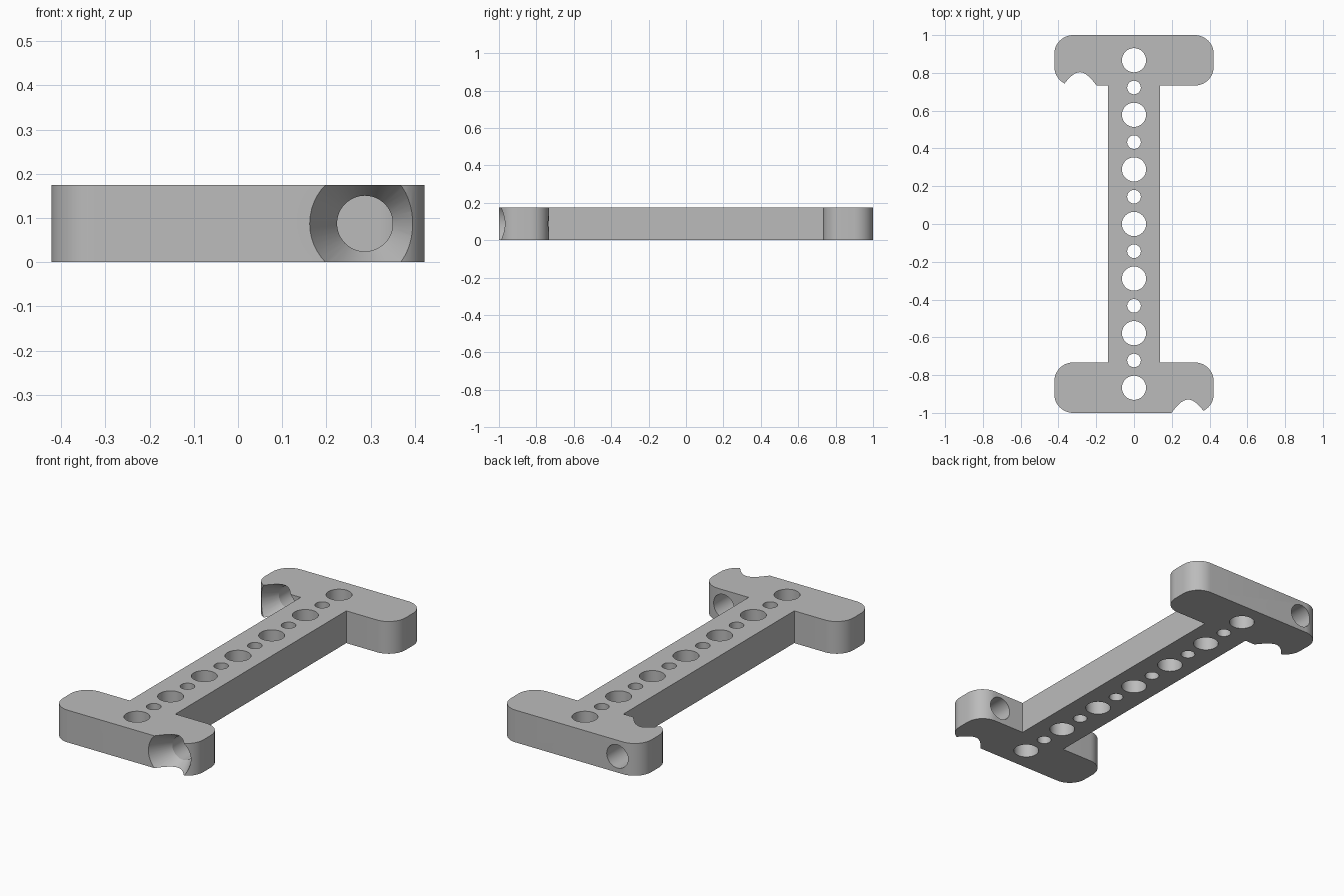
import bpy
import bmesh
from math import cos, sin, pi, radians
from mathutils import Matrix, Vector

if "Cube" in bpy.data.objects:
    bpy.data.objects.remove(bpy.data.objects["Cube"])

THICK = 0.175      # plate thickness
HALF_W = 0.422     # half width of the end bars
INNER_Y = 0.733    # inner face of the end bars
BEAM_W = 0.137     # half width of the beam
ROUND = 0.1        # corner radius of the end bars
PITCH = 0.1445     # hole spacing along the beam

grey = bpy.data.materials.new("plain grey")
grey.use_nodes = True
grey.diffuse_color = (0.5, 0.5, 0.5, 1)
grey.node_tree.nodes["Principled BSDF"].inputs["Base Color"].default_value = (0.5, 0.5, 0.5, 1)


def make_object(name, bm):
    bmesh.ops.recalc_face_normals(bm, faces=bm.faces)
    mesh = bpy.data.meshes.new(name)
    bm.to_mesh(mesh)
    bm.free()
    mesh.materials.append(grey)
    obj = bpy.data.objects.new(name, mesh)
    bpy.context.collection.objects.link(obj)
    return obj


def corner(cx, cy, start, steps=12):
    """Quarter-circle of outline points, counter-clockwise."""
    angles = [start + pi / 2 * i / steps for i in range(steps + 1)]
    return [(cx + ROUND * cos(a), cy + ROUND * sin(a)) for a in angles]


def lathe(bm, profile, matrix, sides=48):
    """Closed solid of revolution from (radius, height) rings."""
    rings = [[bm.verts.new(matrix @ Vector((r * cos(2 * pi * i / sides), r * sin(2 * pi * i / sides), h)))
              for i in range(sides)] for r, h in profile]
    for low, high in zip(rings, rings[1:]):
        for i in range(sides):
            j = (i + 1) % sides
            bm.faces.new((low[i], low[j], high[j], high[i]))
    bm.faces.new(rings[0][::-1])
    bm.faces.new(rings[-1])


# I-shaped plate: half outline, repeated with a half turn
cx = HALF_W - ROUND
half = [(BEAM_W, INNER_Y)]
half += corner(cx, INNER_Y + ROUND, -pi / 2)
half += corner(cx, 1 - ROUND, 0)
half += corner(-cx, 1 - ROUND, pi / 2)
half += corner(-cx, INNER_Y + ROUND, pi)
half += [(-BEAM_W, INNER_Y)]
outline = half + [(-x, -y) for x, y in half]
bm = bmesh.new()
base = bm.faces.new([bm.verts.new((x, y, 0)) for x, y in outline])
top = bmesh.ops.extrude_face_region(bm, geom=[base], use_keep_orig=True)
bmesh.ops.translate(bm, vec=(0, 0, THICK), verts=[v for v in top["geom"] if isinstance(v, bmesh.types.BMVert)])
plate = make_object("connector_plate", bm)

# Row of alternating large and small holes
bm = bmesh.new()
for i in range(-6, 7):
    r = 0.064 if i % 2 == 0 else 0.036
    lathe(bm, [(r, -0.05), (r, THICK + 0.05)], Matrix.Translation((0, i * PITCH, 0)))

# Countersunk screw holes through each end bar, both opening to the front
sink = [(0.1355, -0.02), (0.063, 0.117), (0.063, 0.32)]
to_back = Matrix.Rotation(-pi / 2, 4, "X")
for x, y in ((0.287, -1), (-0.287, INNER_Y)):
    lathe(bm, sink, Matrix.Translation((x, y, THICK / 2)) @ to_back)
cutter = make_object("hole_cutter", bm)
cutter.hide_render = True

# Cut the holes and drop the cutter
cut = plate.modifiers.new("holes", "BOOLEAN")
cut.operation = "DIFFERENCE"
cut.solver = "EXACT"
cut.object = cutter
bpy.ops.object.select_all(action="DESELECT")
plate.select_set(True)
bpy.context.view_layer.objects.active = plate
bpy.ops.object.modifier_apply(modifier=cut.name)
bpy.data.objects.remove(cutter)
bpy.ops.object.shade_smooth_by_angle(angle=radians(25))
